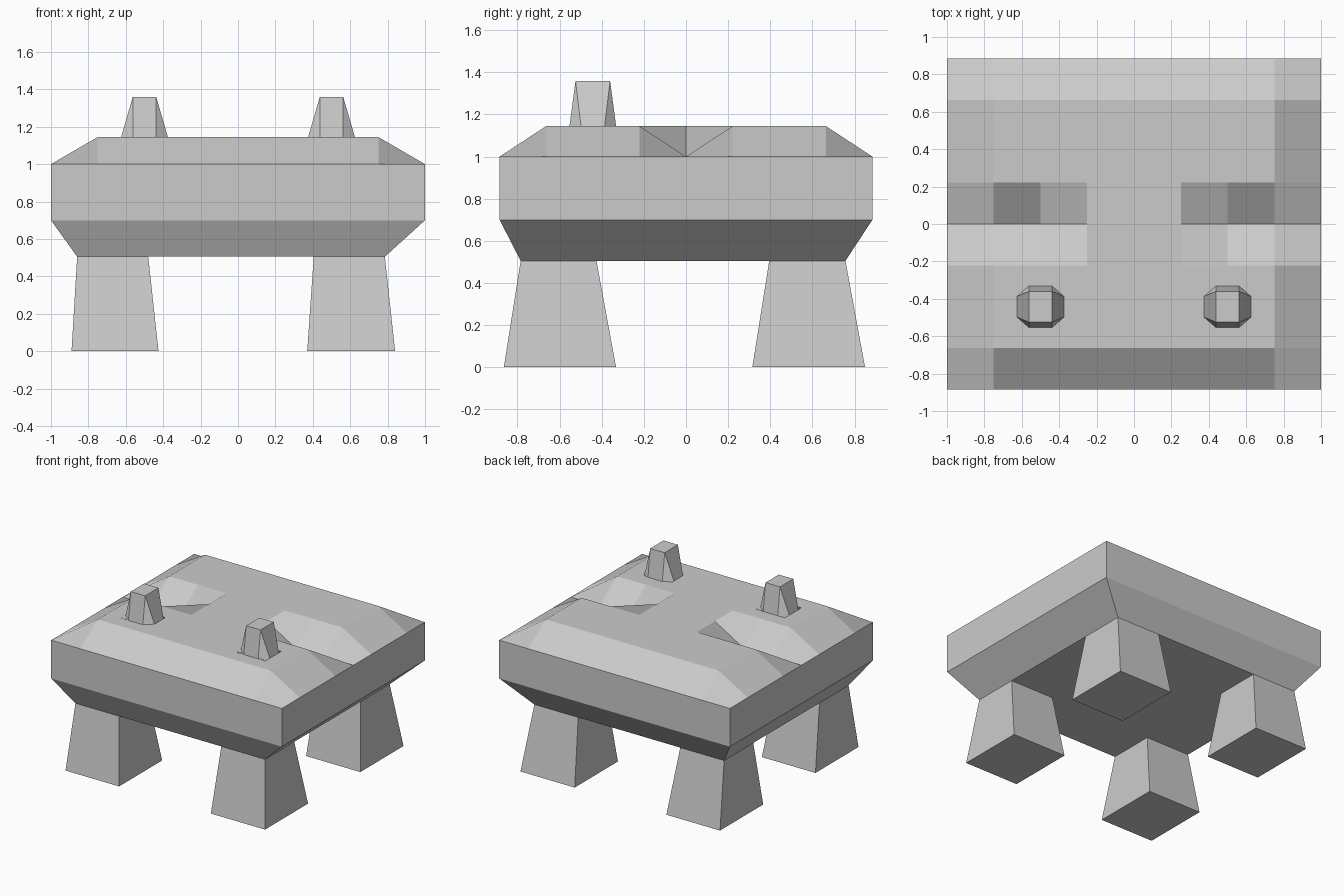
import bpy

if "Cube" in bpy.data.objects:
    bpy.data.objects.remove(bpy.data.objects["Cube"])


def make(name, verts, faces):
    mesh = bpy.data.meshes.new(name)
    mesh.from_pydata(verts, [], faces)
    mesh.update()
    obj = bpy.data.objects.new(name, mesh)
    bpy.context.collection.objects.link(obj)
    return obj


def rect(x0, x1, y0, y1, z):
    return [(x0, y0, z), (x1, y0, z), (x1, y1, z), (x0, y1, z)]


def loft(name, low, high, cap_low=False):
    n = len(low)
    faces = [(i, (i + 1) % n, n + (i + 1) % n, n + i) for i in range(n)]
    if cap_low:
        faces.append(tuple(reversed(range(n))))
    return make(name, low + high, faces)


W, D = 1.0, 0.885
RIM, TOP, BAND, UNDER = 1.0, 1.145, 0.70, 0.505

# Top surface: 8 x 8 grid with sloped border and a side notch at each end
def height(i, j):
    if i in (0, 8) or j in (0, 8):
        return RIM
    if j == 4 and i in (1, 2, 6, 7):
        return RIM
    return TOP

verts = [((i - 4) * W / 4, (j - 4) * D / 4, height(i, j)) for j in range(9) for i in range(9)]
faces = [(j * 9 + i, j * 9 + i + 1, (j + 1) * 9 + i + 1, (j + 1) * 9 + i)
         for j in range(8) for i in range(8)]
make("top_surface", verts, faces)

# Upright band and tapered skirt
xs = [-0.86, -0.48, 0.405, 0.785]
ys = [-0.785, -0.425, 0.395, 0.757]
loft("side_band", rect(-W, W, -D, D, BAND), rect(-W, W, -D, D, RIM))
loft("skirt", rect(xs[0], xs[3], ys[0], ys[3], UNDER), rect(-W, W, -D, D, BAND))

# Underside, left open where the legs join
verts = [(x, y, UNDER) for y in ys for x in xs]
faces = [(j * 4 + i, (j + 1) * 4 + i, (j + 1) * 4 + i + 1, j * 4 + i + 1)
         for j in range(3) for i in range(3) if i == 1 or j == 1]
make("underside", verts, faces)

# Legs, flaring towards the floor
foot_x = [-0.89, -0.425, 0.37, 0.84]
foot_y = [-0.865, -0.332, 0.315, 0.85]
for i, side in ((0, "left"), (2, "right")):
    for j, end in ((0, "front"), (2, "back")):
        loft(f"{end}_{side}_leg",
             rect(foot_x[i], foot_x[i + 1], foot_y[j], foot_y[j + 1], 0),
             rect(xs[i], xs[i + 1], ys[j], ys[j + 1], UNDER), cap_low=True)

# Pegs: square base with split sides, small rectangular top
def peg(name, cx, cy):
    bx, by, tx, ty, sy = 0.125, 0.1106, 0.0625, 0.082, 0.056
    ring = [(-bx, -by), (-tx, -by), (tx, -by), (bx, -by), (bx, -sy), (bx, sy),
            (bx, by), (tx, by), (-tx, by), (-bx, by), (-bx, sy), (-bx, -sy)]
    base = [(cx + x, cy + y, TOP) for x, y in ring]
    cap = rect(cx - tx, cx + tx, cy - ty, cy + ty, 1.36)
    faces = [(12, 13, 14, 15)]
    for k in range(4):
        c = 3 * k
        faces.append(((c - 1) % 12, c, c + 1, 12 + k))
        faces.append((c + 1, c + 2, 12 + (k + 1) % 4, 12 + k))
    make(name, base + cap, faces)

peg("left_peg", -0.5, -0.4425)
peg("right_peg", 0.5, -0.4425)
